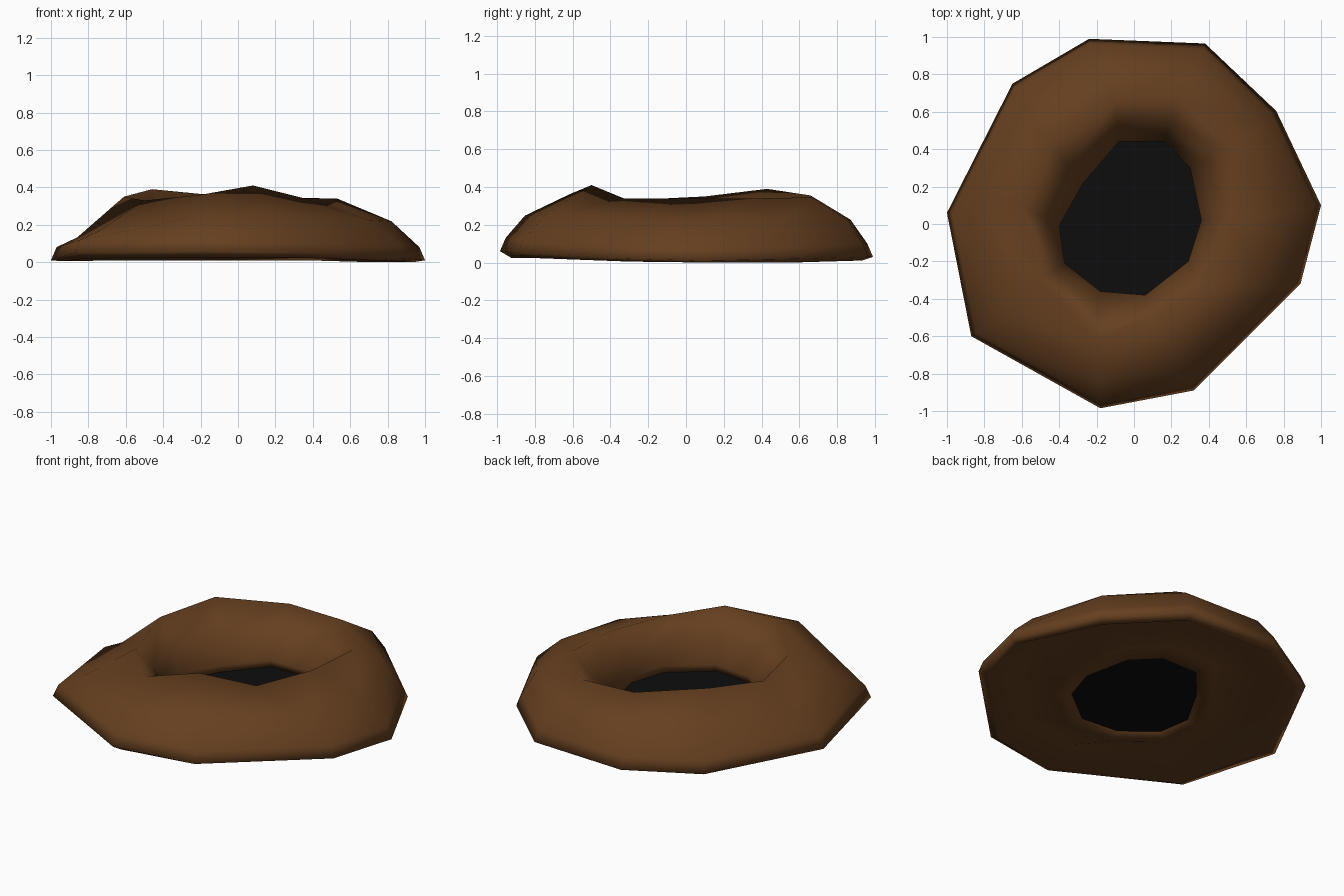
import bpy, bmesh

if "Cube" in bpy.data.objects:
    bpy.data.objects.remove(bpy.data.objects["Cube"])


def material(name, rgb):
    m = bpy.data.materials.new(name)
    m.diffuse_color = (*rgb, 1)
    m.use_nodes = True
    m.node_tree.nodes["Principled BSDF"].inputs["Base Color"].default_value = m.diffuse_color
    return m


def make_object(name, bm, mat):
    bmesh.ops.recalc_face_normals(bm, faces=bm.faces)
    me = bpy.data.meshes.new(name)
    bm.to_mesh(me)
    bm.free()
    me.materials.append(mat)
    ob = bpy.data.objects.new(name, me)
    bpy.context.collection.objects.link(ob)
    return ob


def scaled(ring, s, z):
    """Copy of a ring scaled in plan, at one height or a list of heights."""
    zs = z if isinstance(z, list) else [z] * len(ring)
    return [(p[0] * s, p[1] * s, h) for p, h in zip(ring, zs)]


def blend(a, b, t, lift=0.0):
    return [tuple(u + (v - u) * t for u, v in zip(p, q))[:2]
            + (p[2] + (q[2] - p[2]) * t + lift,) for p, q in zip(a, b)]


# Irregular ten-sided outlines: outer foot, crest of the mound, edge of the pit
foot = [(1, .10, .01), (.76, .605, .02), (.38, .965, .03), (-.24, .99, .03),
        (-.65, .75, .02), (-1, .06, .01), (-.87, -.60, .05), (-.18, -.985, .06),
        (.32, -.89, .05), (.89, -.32, .02)]
crest = [(.50, .02, .34), (.53, .38, .34), (.25, .67, .345), (-.10, .66, .355),
         (-.46, .43, .39), (-.61, .10, .35), (-.50, -.30, .33), (-.20, -.62, .36),
         (.08, -.50, .41), (.36, -.33, .34)]
pit = [(.36, .02, .09), (.30, .30, .09), (.16, .44, .09), (-.08, .44, .09),
       (-.27, .22, .09), (-.40, -.01, .09), (-.37, -.21, .09), (-.18, -.36, .09),
       (.06, -.38, .09), (.29, -.20, .09)]

# Shoulder bulges everywhere except on the slumped left corner
bulge = [.09, .09, .08, .08, .06, .0, .02, .08, .07, .09]
shoulder = [(x, y, z + b) for (x, y, z), b in zip(blend(foot, crest, .36), bulge)]
low = scaled(foot, .97, [p[2] + .07 for p in foot])
throat = blend(crest, pit, .62, .03)

rings = [
    scaled(foot, .94, [0, 0, .01, .01, .01, .005, .02, .025, .025, .005]),
    foot, low, shoulder, crest, throat, pit,
    scaled(pit, 1.03, .03),
    scaled(pit, 1.3, .04),
    scaled(foot, .75, .10),
]

# Dirt mound: rings bridged into a closed, hollow-bottomed loop
bm = bmesh.new()
loops = [[bm.verts.new(p) for p in r] for r in rings]
n = len(foot)
for k, a in enumerate(loops):
    b = loops[(k + 1) % len(loops)]
    for i in range(n):
        j = (i + 1) % n
        bm.faces.new((a[i], a[j], b[j], b[i]))
for f in bm.faces:
    f.smooth = True
make_object("dirt_mound", bm, material("dirt_brown", (.13, .05, .014)))

# Dark flat floor of the hole
bm = bmesh.new()
bm.faces.new([bm.verts.new(p) for p in scaled(pit, 1.02, .045)])
make_object("hole_floor", bm, material("hole_black", (.004, .004, .004)))
